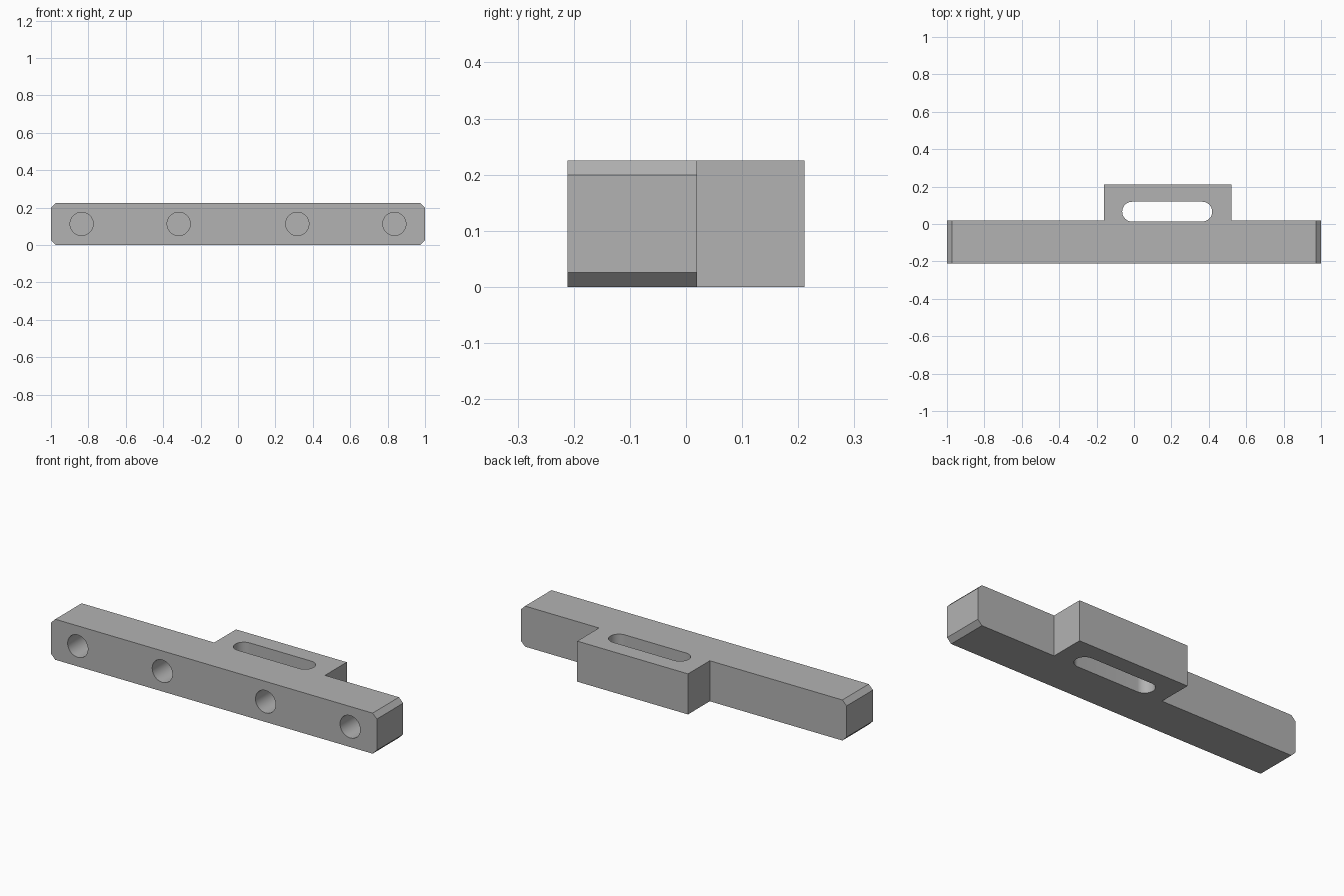
import bpy, bmesh, math
from mathutils import Matrix

cube = bpy.data.objects.get("Cube")
if cube:
    bpy.data.objects.remove(cube, do_unlink=True)

HEIGHT = 0.225
FRONT, BAR_BACK, TAB_BACK = -0.211, 0.02, 0.211
TAB_LEFT, TAB_RIGHT = 0.52, -0.16
CHAMFER = 0.026

steel = bpy.data.materials.new("grey steel")
steel.use_nodes = True
GREY = (0.45, 0.45, 0.45, 1)
steel.diffuse_color = GREY
steel.node_tree.nodes["Principled BSDF"].inputs["Base Color"].default_value = GREY


def finish(name, bm):
    bmesh.ops.recalc_face_normals(bm, faces=bm.faces)
    mesh = bpy.data.meshes.new(name)
    bm.to_mesh(mesh)
    bm.free()
    mesh.materials.append(steel)
    obj = bpy.data.objects.new(name, mesh)
    bpy.context.collection.objects.link(obj)
    return obj


def prism(outline, z0, z1):
    """Extrude a plan outline straight up from z0 to z1."""
    bm = bmesh.new()
    face = bm.faces.new([bm.verts.new((x, y, z0)) for x, y in outline])
    side = bmesh.ops.extrude_face_region(bm, geom=[face])["geom"]
    verts = [g for g in side if isinstance(g, bmesh.types.BMVert)]
    bmesh.ops.translate(bm, verts=verts, vec=(0, 0, z1 - z0))
    return bm


def cut(target, cutter):
    mod = target.modifiers.new(cutter.name, "BOOLEAN")
    mod.operation = "DIFFERENCE"
    mod.solver = "EXACT"
    mod.object = cutter
    cutter.hide_render = True
    bpy.context.view_layer.objects.active = target
    bpy.ops.object.modifier_apply(modifier=mod.name)
    bpy.data.objects.remove(cutter, do_unlink=True)


# Bar and rear tab in one piece
bm = prism([(-1, FRONT), (1, FRONT), (1, BAR_BACK), (TAB_LEFT, BAR_BACK),
            (TAB_LEFT, TAB_BACK), (TAB_RIGHT, TAB_BACK),
            (TAB_RIGHT, BAR_BACK), (-1, BAR_BACK)], 0, HEIGHT)

# Chamfer the top and bottom edge of each bar end
ends = [e for e in bm.edges
        if all(abs(v.co.x) > 0.99 for v in e.verts)
        and abs(e.verts[0].co.y - e.verts[1].co.y) > 0.1]
bmesh.ops.bevel(bm, geom=ends, offset=CHAMFER, segments=1,
                affect="EDGES", profile=0.5)
bar = finish("mounting_bar", bm)

# Rounded slot through the tab
radius, slot_y = 0.053, 0.066
slot = []
for centre, start in ((0.365, -90), (-0.01, 90)):
    for i in range(25):
        a = math.radians(start + i * 7.5)
        slot.append((centre + radius * math.cos(a), slot_y + radius * math.sin(a)))
cut(bar, finish("slot_cutter", prism(slot, -0.1, HEIGHT + 0.1)))

# Four blind holes in the front face
DEPTH = 0.17
for x in (-0.836, -0.317, 0.317, 0.836):
    bm = bmesh.new()
    place = Matrix.Translation((x, FRONT, HEIGHT / 2)) @ Matrix.Rotation(math.pi / 2, 4, "X")
    bmesh.ops.create_cone(bm, cap_ends=True, segments=48, radius1=0.062,
                          radius2=0.062, depth=2 * DEPTH, matrix=place)
    cut(bar, finish("hole_cutter", bm))

bpy.ops.object.select_all(action="DESELECT")
bar.select_set(True)
bpy.context.view_layer.objects.active = bar
bpy.ops.object.shade_smooth_by_angle(angle=math.radians(30))
